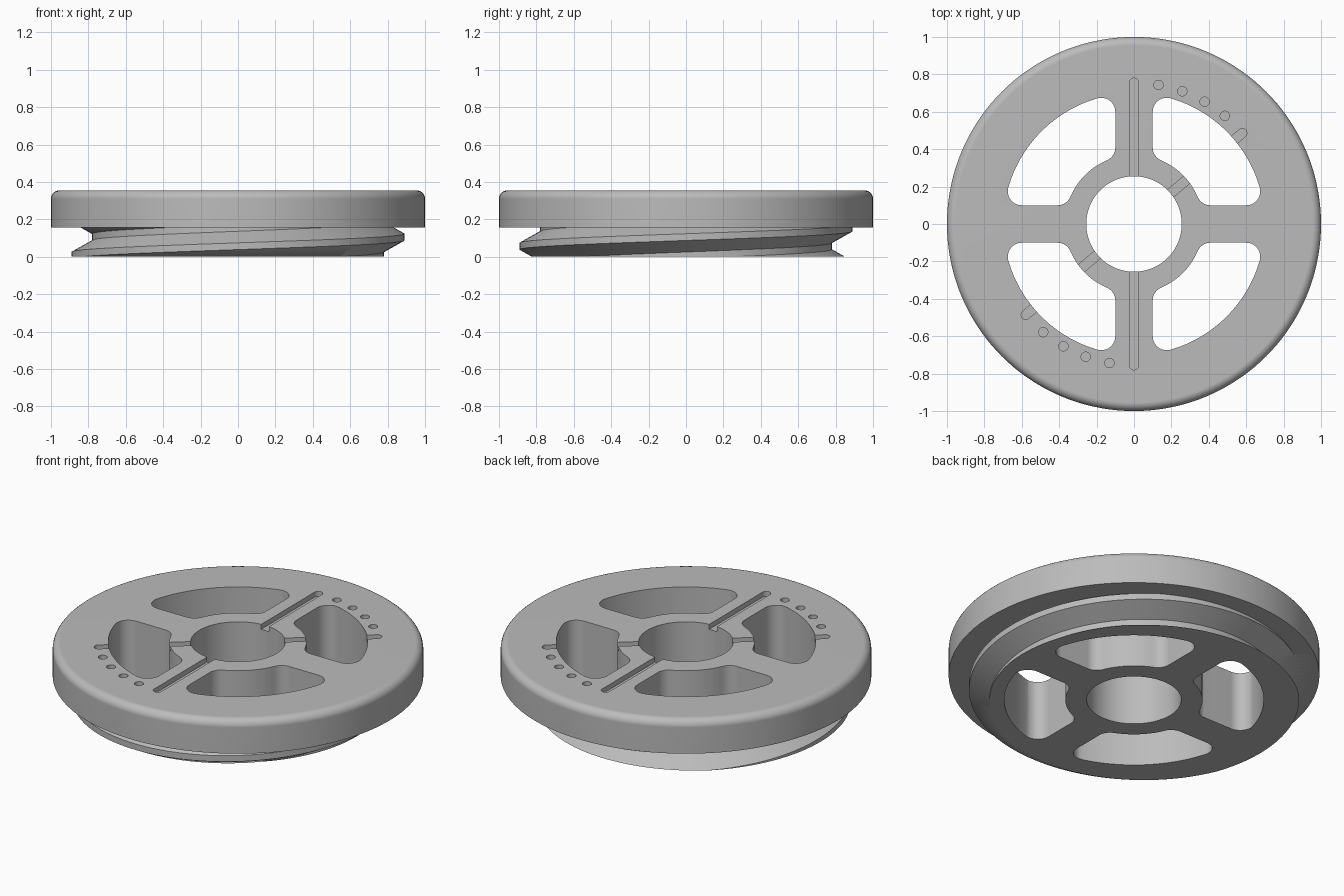
import bpy, bmesh, math
from math import sin, cos, pi, sqrt, atan2, radians
from mathutils import Matrix

cube = bpy.data.objects.get("Cube")
if cube:
    bpy.data.objects.remove(cube, do_unlink=True)

SEG = 144
TOP, STEP = 0.355, 0.155
RIM, NECK, CREST, BORE = 1.0, 0.78, 0.89, 0.255

grey = bpy.data.materials.new("grey plastic")
grey.use_nodes = True
grey.diffuse_color = (0.5, 0.5, 0.5, 1)
grey.node_tree.nodes["Principled BSDF"].inputs["Base Color"].default_value = (0.5, 0.5, 0.5, 1)


def finish(bm, name):
    bmesh.ops.recalc_face_normals(bm, faces=bm.faces)
    mesh = bpy.data.meshes.new(name)
    bm.to_mesh(mesh)
    bm.free()
    mesh.materials.append(grey)
    ob = bpy.data.objects.new(name, mesh)
    bpy.context.collection.objects.link(ob)
    return ob


def sweep(rings, closed):
    """Skin a list of equal closed rings of points."""
    bm = bmesh.new()
    rows = [[bm.verts.new(p) for p in ring] for ring in rings]
    n = len(rows[0])
    pairs = list(zip(rows, rows[1:]))
    if closed:
        pairs.append((rows[-1], rows[0]))
    for a, b in pairs:
        for j in range(n):
            k = (j + 1) % n
            bm.faces.new((a[j], a[k], b[k], b[j]))
    if not closed:
        bm.faces.new(rows[0])
        bm.faces.new(rows[-1])
    return bm


def prism(points, z0, z1, name, turn=0.0):
    rings = [[(x, y, z) for x, y in points] for z in (z0, z1)]
    bm = sweep(rings, False)
    bmesh.ops.rotate(bm, verts=bm.verts, matrix=Matrix.Rotation(turn, 3, 'Z'))
    return finish(bm, name)


def arc(cx, cy, r, a0, a1, n):
    return [(cx + r * cos(a0 + (a1 - a0) * i / n), cy + r * sin(a0 + (a1 - a0) * i / n))
            for i in range(n + 1)]


def combine(target, tool, operation):
    mod = target.modifiers.new("combine", 'BOOLEAN')
    mod.operation, mod.solver, mod.object = operation, 'EXACT', tool
    bpy.context.view_layer.objects.active = target
    bpy.ops.object.modifier_apply(modifier=mod.name)
    bpy.data.objects.remove(tool, do_unlink=True)


# Turned body: bore, neck, wide flange with a rounded upper rim
fillet = 0.045
profile = [(BORE, 0), (NECK, 0), (NECK, STEP), (RIM, STEP)]
profile += arc(RIM - fillet, TOP - fillet, fillet, 0, pi / 2, 6)
profile += [(BORE, TOP)]
body = finish(sweep([[(r * cos(2 * pi * i / SEG), r * sin(2 * pi * i / SEG), z) for r, z in profile]
                     for i in range(SEG)], True), "threaded_cap")

# Helical thread, trimmed level with the neck's end and just inside the flange
pitch, middle = 0.195, 0.105
section = [(NECK - 0.03, -0.08), (NECK, -0.08), (CREST, -0.018),
           (CREST, 0.018), (NECK, 0.08), (NECK - 0.03, 0.08)]
rings = []
for i in range(-int(SEG * 1.1), int(SEG * 0.9)):
    t = (i + 0.5) / SEG
    rings.append([(r * cos(2 * pi * t), r * sin(2 * pi * t), middle + pitch * t + z)
                  for r, z in section])
bm = sweep(rings, False)
for z, up in ((0, -1), (STEP + 0.01, 1)):
    cut = bmesh.ops.bisect_plane(bm, geom=bm.verts[:] + bm.edges[:] + bm.faces[:],
                                 plane_co=(0, 0, z), plane_no=(0, 0, up), clear_outer=True)
    rim = [e for e in cut["geom_cut"] if isinstance(e, bmesh.types.BMEdge)]
    bmesh.ops.holes_fill(bm, edges=rim, sides=0)
combine(body, finish(bm, "thread"), 'UNION')

# Four rounded windows between the spokes
half, hub, outer, f = 0.1, 0.37, 0.70, 0.075
c = half + f
co, ci = sqrt((outer - f) ** 2 - c * c), sqrt((hub + f) ** 2 - c * c)
ao, ai = atan2(c, co), atan2(c, ci)
window = arc(0, 0, outer, ao, pi / 2 - ao, 24)
window += arc(c, co, f, pi / 2 - ao, pi, 8)
window += arc(c, ci, f, pi, 1.5 * pi - ai, 8)
window += arc(0, 0, hub, pi / 2 - ai, ai, 12)[1:-1]
window += arc(ci, c, f, pi + ai, 1.5 * pi, 8)
window += arc(co, c, f, -pi / 2, ao, 8)[:-1]
for k in range(4):
    combine(body, prism(window, -0.2, 0.6, "window_cutter", k * pi / 2), 'DIFFERENCE')

# Index grooves across the top, with round ends
mark, ring, depth = 0.025, 0.755, 0.03
groove = arc(ring, 0, mark, -pi / 2, pi / 2, 10) + arc(-ring, 0, mark, pi / 2, 1.5 * pi, 10)
for angle in (90, 40):
    combine(body, prism(groove, TOP - depth, 0.5, "groove_cutter", radians(angle)), 'DIFFERENCE')

# Round index dimples between the grooves, on both sides
dimple = arc(ring, 0, mark, 0, 2 * pi, 20)[:-1]
for side in (0, 180):
    for angle in (50, 60, 70, 80):
        combine(body, prism(dimple, TOP - depth, 0.5, "dimple_cutter", radians(angle + side)),
                'DIFFERENCE')

# Smooth shading with crisp edges
bpy.ops.object.select_all(action='DESELECT')
body.select_set(True)
bpy.context.view_layer.objects.active = body
bpy.ops.object.shade_smooth_by_angle(angle=radians(30))
weighted = body.modifiers.new("weighted_normals", 'WEIGHTED_NORMAL')
weighted.keep_sharp = True
